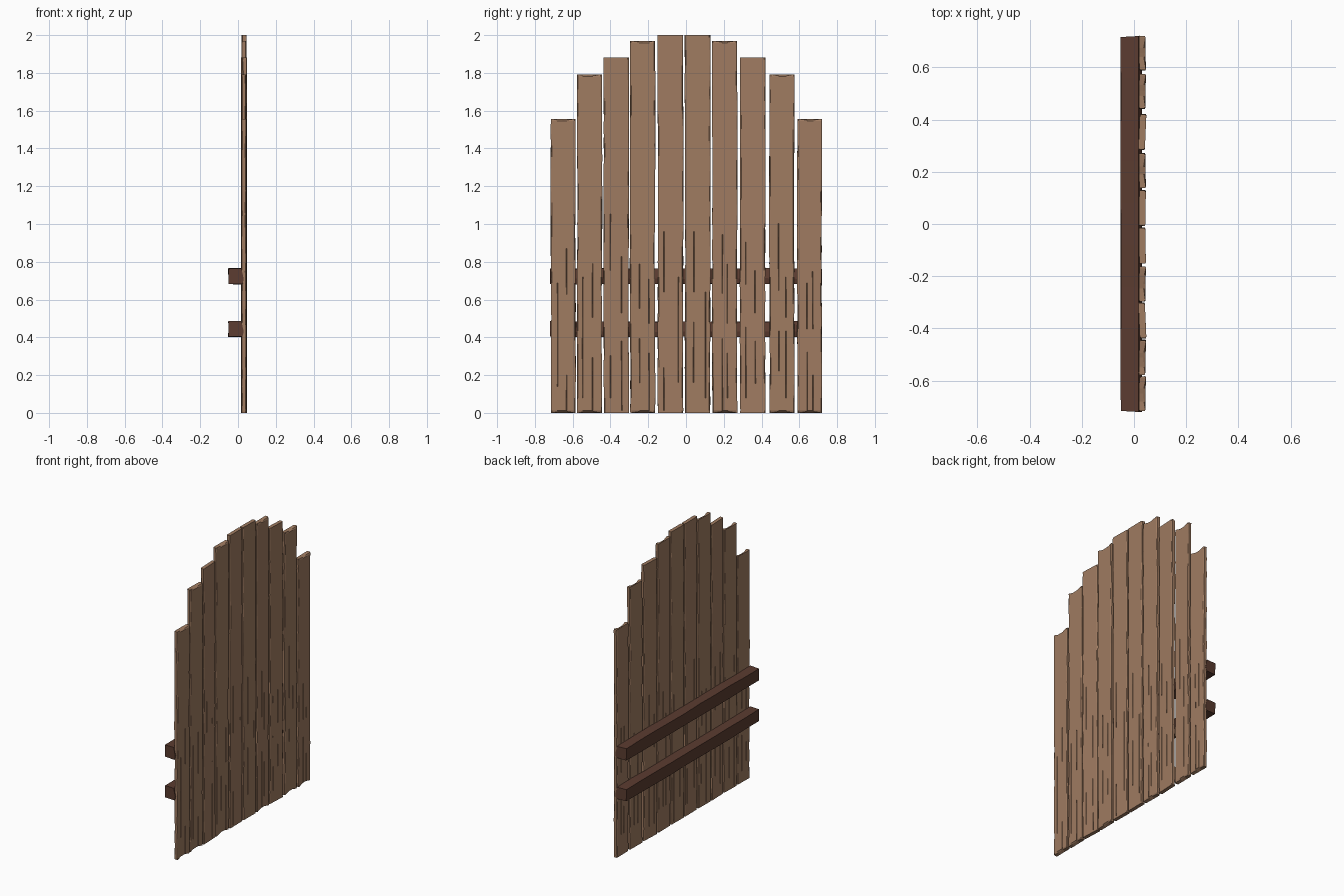
import bpy, bmesh, math, random

if "Cube" in bpy.data.objects:
    bpy.data.objects.remove(bpy.data.objects["Cube"])

random.seed(7)


def material(name, rgb):
    m = bpy.data.materials.new(name)
    m.diffuse_color = (*rgb, 1)
    m.use_nodes = True
    m.node_tree.nodes["Principled BSDF"].inputs["Base Color"].default_value = m.diffuse_color
    return m


LIGHT = material("light_wood", (0.35, 0.2, 0.12))
DARK = material("dark_wood", (0.105, 0.045, 0.03))


def finish(name, bm, mat):
    bmesh.ops.recalc_face_normals(bm, faces=bm.faces)
    me = bpy.data.meshes.new(name)
    bm.to_mesh(me)
    bm.free()
    me.materials.append(mat)
    bpy.context.collection.objects.link(bpy.data.objects.new(name, me))


def slab(bm, cols, rows, front, back):
    """Closed slab from two matching grids of points."""
    F = [[bm.verts.new(front(i, j)) for j in range(cols)] for i in range(rows)]
    B = [[bm.verts.new(back(i, j)) for j in range(cols)] for i in range(rows)]
    for i in range(rows - 1):
        for j in range(cols - 1):
            for G in (F, B):
                bm.faces.new((G[i][j], G[i][j + 1], G[i + 1][j + 1], G[i + 1][j]))
        for j in (0, cols - 1):
            bm.faces.new((F[i][j], F[i + 1][j], B[i + 1][j], B[i][j]))
    for j in range(cols - 1):
        for i in (0, rows - 1):
            bm.faces.new((F[i][j], F[i][j + 1], B[i][j + 1], B[i][j]))


def plank(name, y0, y1, top, tilt, chipped):
    w = y1 - y0
    ca, cb = random.uniform(0.2, 0.42), random.uniform(0.6, 0.82)   # crack lines
    e = 0.016
    us = [0, 0.05, ca - e, ca, ca + e, 0.5, cb - e, cb, cb + e, 0.95, 1]
    zs = [0, 0.012] + [0.08 + (top - 0.16) * k / 23 for k in range(24)] + [top - 0.012, top]
    n = len(zs)
    # each side has its own crack spans, as (column, start, end)
    spans = {s: [(c, z, z + random.uniform(0.12, 0.3))
                 for c in (3, 7) for z in (random.uniform(0.02, 0.25), random.uniform(0.45, 0.85))]
             for s in (1, -1)}
    wear = [[random.uniform(0, 0.005) for _ in range(n)] for _ in range(4)]
    phase = random.uniform(0, 6)

    def point(i, j, s):
        u, z = us[j], zs[i]
        x = 0.032 + s * 0.0125 + tilt * (u - 0.5)
        y = y0 + u * w
        if j in (0, 10):                        # worn long edges
            k = wear[(1 if j else 0) + (2 if s > 0 else 0)][i]
            x -= s * (0.001 + k)
            y += (k if j == 0 else -k) * 0.5 * (0.4 + 0.6 * (z < 1))
        for c, a, b in spans[s]:                # split grain
            if j == c and a < z < b:
                x -= s * 0.006
        if 1 < j < 9 and chipped and s > 0:     # chipped ends
            d = math.sin(math.pi * u)
            if i in (0, n - 1):
                x -= 0.008 * d
                z += (0.008 if i == 0 else -0.008) * d
        y += 0.0012 * math.sin(4 * z + phase)
        return x, y, z

    bm = bmesh.new()
    slab(bm, len(us), n, lambda i, j: point(i, j, 1), lambda i, j: point(i, j, -1))
    finish(name, bm, LIGHT)


# Planks with an arched top line: left edge, right edge, height, tilt, chipped ends
PLANKS = [(-0.716, -0.584, 1.557, 0.002, 1), (-0.577, -0.444, 1.792, 0.003, 1),
          (-0.437, -0.302, 1.882, -0.006, 0), (-0.297, -0.163, 1.97, 0.002, 1),
          (-0.150, -0.014, 2.0, -0.002, 0), (-0.006, 0.130, 2.0, 0.002, 0),
          (0.138, 0.272, 1.97, -0.002, 1), (0.285, 0.421, 1.882, 0.006, 0),
          (0.441, 0.574, 1.792, 0.002, 1), (0.588, 0.720, 1.557, -0.002, 1)]
for k, p in enumerate(PLANKS):
    plank(f"plank_{k + 1}", *p)


# Horizontal rails behind the planks, slightly hand-hewn
def rail(name, z0, z1):
    bm = bmesh.new()
    prof = [(-0.052, z0), (-0.052, z1), (0.018, z1), (0.03, (z0 + z1) / 2 - 0.01), (0.024, z0)]
    rings = []
    for i in range(10):
        y = -0.72 + 1.44 * i / 9
        ring = []
        for x, z in prof:
            inward = random.uniform(0, 0.005) * (1 if z == z0 else -1)
            slant = 0.004 * (x < 0) * (1 if i == 0 else -1 if i == 9 else 0)
            ring.append(bm.verts.new((x + (random.uniform(0, 0.003) if x < 0 else 0),
                                      y + slant, z + inward)))
        rings.append(ring)
    for a, b in zip(rings, rings[1:]):
        for j in range(5):
            k = (j + 1) % 5
            bm.faces.new((a[j], a[k], b[k], b[j]))
    bm.faces.new(rings[0])
    bm.faces.new(rings[-1])
    finish(name, bm, DARK)


rail("lower_rail", 0.40, 0.486)
rail("upper_rail", 0.68, 0.767)
